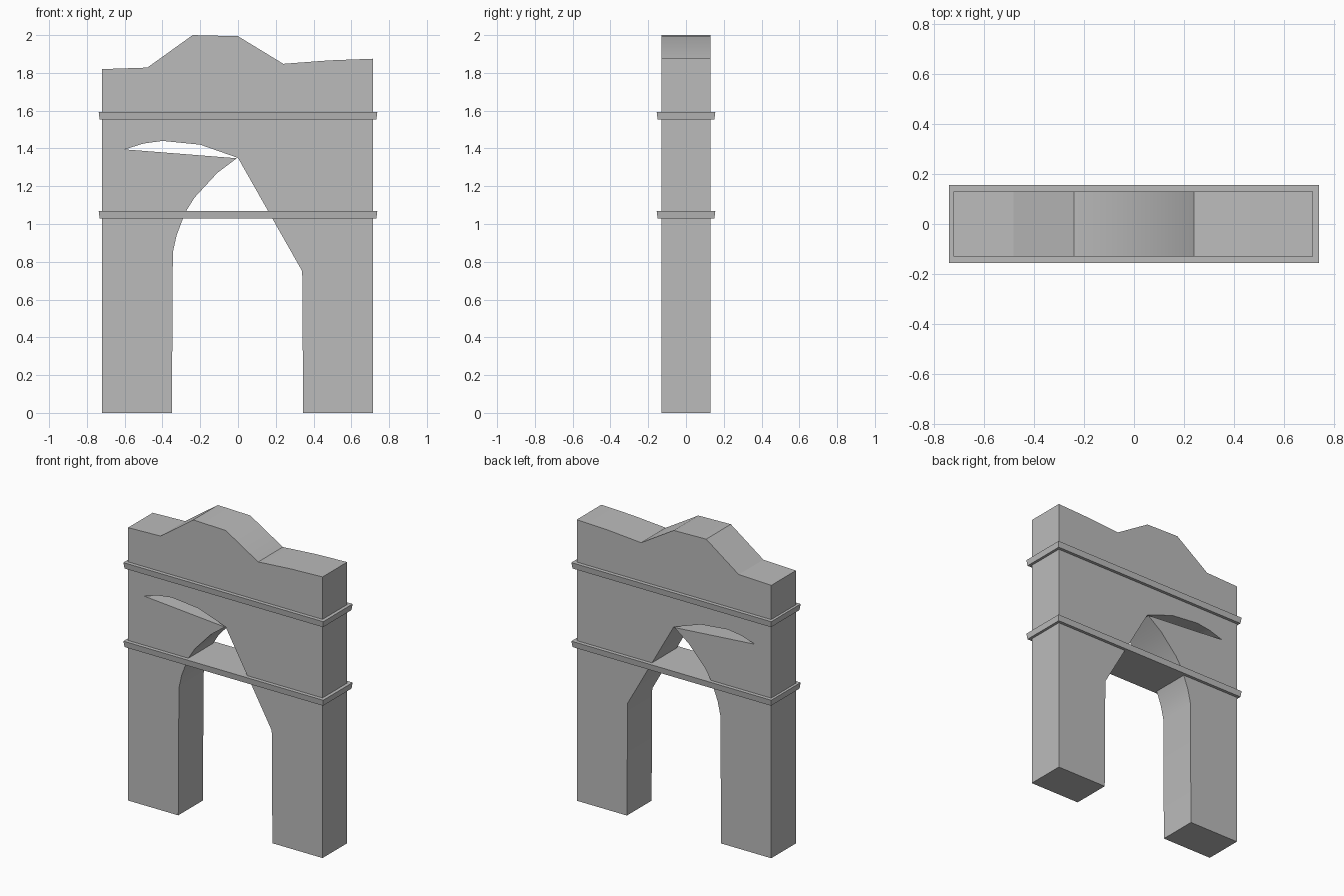
import bpy
import bmesh
import math

cube = bpy.data.objects.get("Cube")
if cube:
    bpy.data.objects.remove(cube, do_unlink=True)

stone = bpy.data.materials.new("grey stone")
stone.use_nodes = True
colour = (0.5, 0.5, 0.5, 1)
stone.diffuse_color = colour
stone.node_tree.nodes["Principled BSDF"].inputs["Base Color"].default_value = colour


def finish(bm, name):
    bmesh.ops.recalc_face_normals(bm, faces=bm.faces)
    mesh = bpy.data.meshes.new(name)
    bm.to_mesh(mesh)
    bm.free()
    mesh.materials.append(stone)
    obj = bpy.data.objects.new(name, mesh)
    bpy.context.collection.objects.link(obj)
    return obj


def extrude_profile(name, points, half_depth):
    """Extrude an x-z outline along y, centred on y = 0."""
    bm = bmesh.new()
    face = bm.faces.new([bm.verts.new((x, -half_depth, z)) for x, z in points])
    new = bmesh.ops.extrude_face_region(bm, geom=[face])["geom"]
    verts = [v for v in new if isinstance(v, bmesh.types.BMVert)]
    bmesh.ops.translate(bm, verts=verts, vec=(0, 2 * half_depth, 0))
    return finish(bm, name)


# Gateway wall: two piers, a lopsided arch with a side slit, a stepped crest
left_curve = [(-0.345, 0.85), (-0.325, 0.94), (-0.28, 1.06), (-0.23, 1.14),
              (-0.11, 1.27), (-0.006, 1.348)]
slit = [(-0.6, 1.395), (-0.5, 1.426), (-0.4, 1.44), (-0.2, 1.42), (0, 1.35)]
right_side = [(0.34, 0.75), (0.345, 0), (0.715, 0)]
crest = [(0.715, 1.875), (0.48, 1.866), (0.24, 1.848), (0, 1.994),
         (-0.24, 2), (-0.48, 1.828), (-0.72, 1.82)]
outline = [(-0.72, 0), (-0.35, 0)] + left_curve + slit + right_side + crest
wall = extrude_profile("gateway_wall", outline, 0.13)

bpy.ops.object.select_all(action="DESELECT")
wall.select_set(True)
bpy.context.view_layer.objects.active = wall
bpy.ops.object.shade_smooth_by_angle(angle=math.radians(30))

# Moulded bands, flaring slightly towards the top
for name, height in (("lower_band", 1.048), ("upper_band", 1.572)):
    bm = bmesh.new()
    bmesh.ops.create_cube(bm, size=1)
    for v in bm.verts:
        flare = 0.005 if v.co.z > 0 else -0.005
        v.co.x *= 1.47 + flare
        v.co.y *= 0.305 + flare
        v.co.z = height + v.co.z * 0.04
    finish(bm, name)
